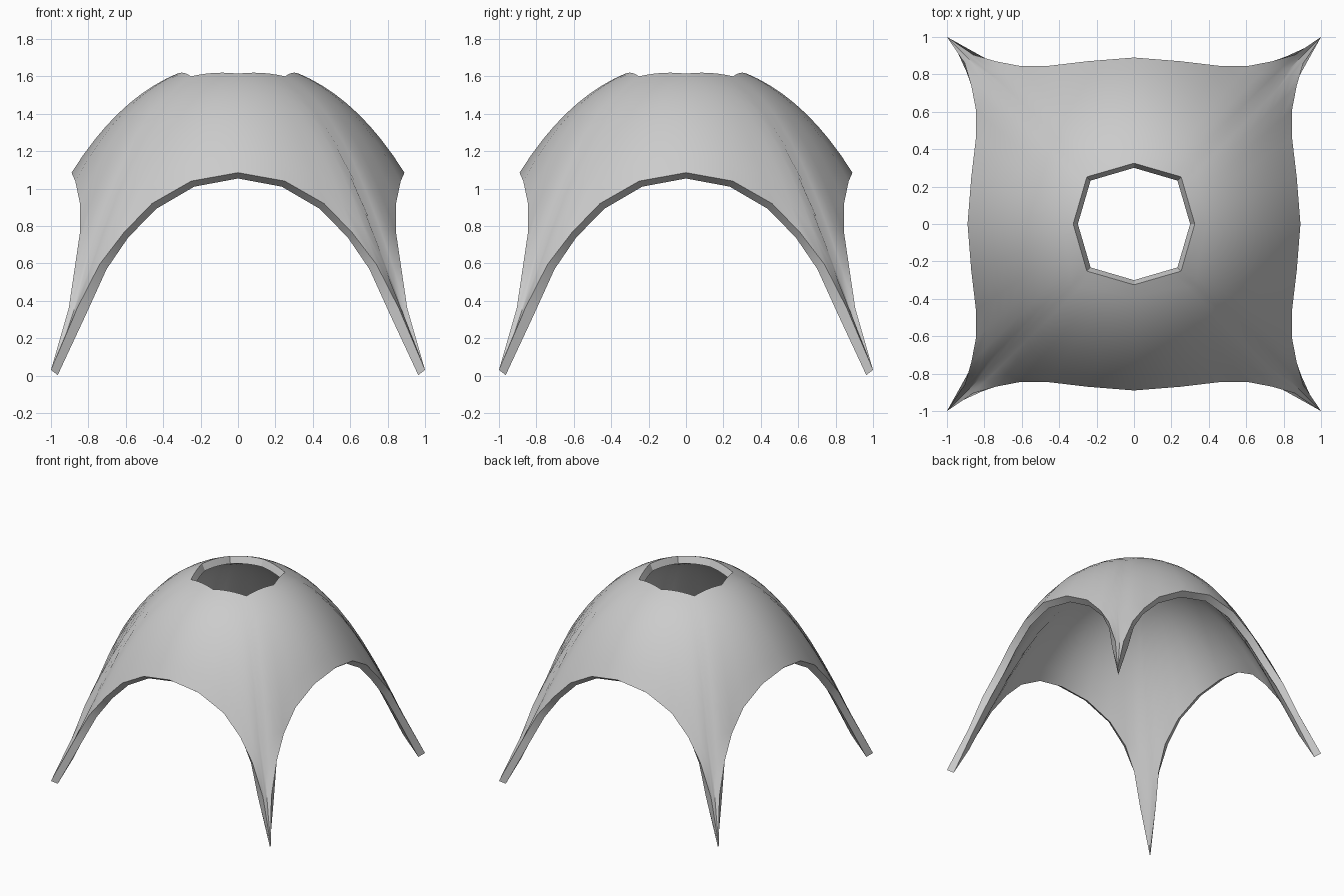
import bpy, bmesh
from math import pi
from mathutils import Vector, Matrix

cube = bpy.data.objects.get("Cube")
if cube:
    bpy.data.objects.remove(cube, do_unlink=True)

# Half of one free arch edge, from the crown to the foot
ARCH = [Vector(p) for p in (
    (0, -.89, 1.085), (.25, -.87, 1.04), (.46, -.845, .92), (.61, -.845, .765),
    (.74, -.87, .595), (.86, -.905, .36), (1, -1, .03))]
RIM_MID, RIM_CORNER = Vector((0, -.325)), Vector((.252, -.252))
HALF = len(ARCH) - 1
RINGS = 9
THICKNESS = .058


def height(x, y):
    """Dome that turns into four legs toward the corners."""
    r2, q = x * x + y * y, x * x * y * y
    return 1.68 - .6 * r2 - .2 * r2 * r2 - .25 * q + .6 * q * q


def shell_point(i, t):
    """Point on the front quarter: i runs along the arch, t from opening to edge."""
    edge = ARCH[abs(i)]
    rim = RIM_MID.lerp(RIM_CORNER, abs(i) / HALF)
    p = rim.lerp(edge.xy, t)
    z = height(p.x, p.y) + t ** 3 * (edge.z - height(edge.x, edge.y))
    return Vector((p.x if i >= 0 else -p.x, p.y, z))


# Outer surface: rings of points, one quarter turned four times
bm = bmesh.new()
rings = []
for j in range(RINGS + 1):
    ring = []
    for side in range(4):
        turn = Matrix.Rotation(side * pi / 2, 3, 'Z')
        for i in range(-HALF, HALF):
            ring.append(bm.verts.new(turn @ shell_point(i, j / RINGS)))
    rings.append(ring)
for inner, outer in zip(rings, rings[1:]):
    for a in range(len(inner)):
        b = (a + 1) % len(inner)
        bm.faces.new((inner[a], outer[a], outer[b], inner[b]))
bm.normal_update()
mesh = bpy.data.meshes.new("vaulted_shell")
bm.to_mesh(mesh)
bm.free()

shell = bpy.data.objects.new("vaulted_shell", mesh)
bpy.context.collection.objects.link(shell)

# Concrete colour
grey = bpy.data.materials.new("concrete_grey")
grey.use_nodes = True
colour = (.6, .6, .6, 1)
grey.diffuse_color = colour
grey.node_tree.nodes["Principled BSDF"].inputs["Base Color"].default_value = colour
mesh.materials.append(grey)

# Shell thickness, grown inward
solid = shell.modifiers.new("thickness", 'SOLIDIFY')
solid.thickness = THICKNESS
solid.offset = -1
bpy.ops.object.select_all(action='DESELECT')
bpy.context.view_layer.objects.active = shell
shell.select_set(True)
bpy.ops.object.modifier_apply(modifier=solid.name)
bpy.ops.object.shade_smooth_by_angle()
